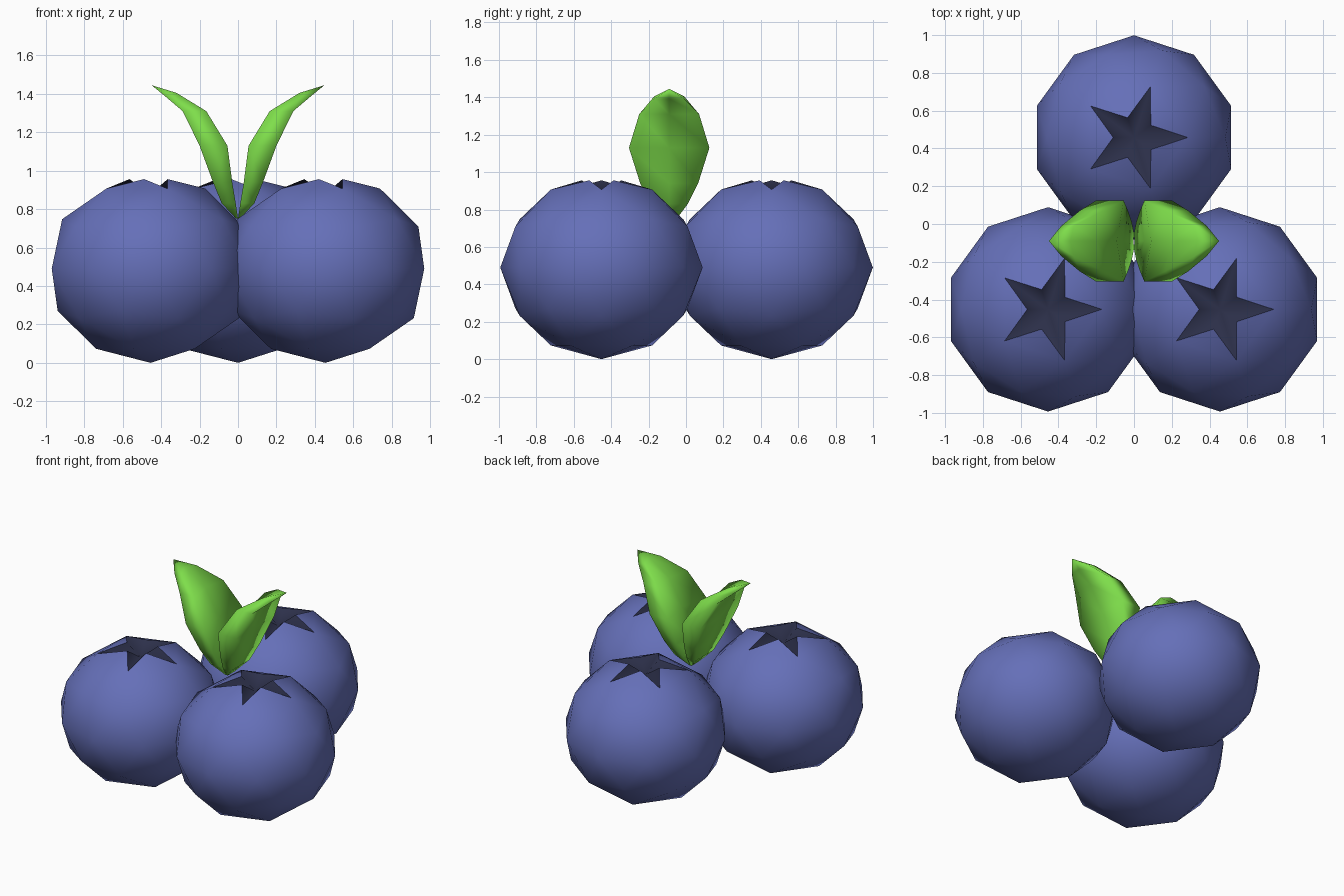
import bpy, bmesh
from math import cos, sin, tau, radians

if "Cube" in bpy.data.objects:
    bpy.data.objects.remove(bpy.data.objects["Cube"])


def material(name, rgb):
    m = bpy.data.materials.new(name)
    m.diffuse_color = (*rgb, 1)
    m.use_nodes = True
    m.node_tree.nodes["Principled BSDF"].inputs["Base Color"].default_value = m.diffuse_color
    return m


def to_mesh(bm, name, mat):
    me = bpy.data.meshes.new(name)
    bm.to_mesh(me)
    bm.free()
    for p in me.polygons:
        p.use_smooth = True
    me.materials.append(mat)
    return me


def place(name, me, loc=(0, 0, 0)):
    ob = bpy.data.objects.new(name, me)
    ob.location = loc
    bpy.context.collection.objects.link(ob)
    return ob


blue = material("berry_blue", (0.13, 0.16, 0.48))
dark = material("crown_dark", (0.026, 0.03, 0.07))
green = material("leaf_green", (0.21, 0.73, 0.07))

R, H = 0.541, 0.49              # berry radius and half height
TIP_R, TIP_Z = 0.5257 * R, 0.8507 * H
LIP_R, LIP_Z = 0.11, 0.466


def ring(r, z, turn):
    return [(r * cos((i + turn) * tau / 5), r * sin((i + turn) * tau / 5), z)
            for i in range(5)]


# Berry skin: squashed icosphere with its top cap opened into raised lips
bm = bmesh.new()
bmesh.ops.create_icosphere(bm, subdivisions=2, radius=1)
for v in bm.verts:
    v.co.x *= R
    v.co.y *= R
    v.co.z *= H
bmesh.ops.delete(bm, geom=[max(bm.verts, key=lambda v: v.co.z)], context='VERTS')
for e in [e for e in bm.edges if e.is_boundary]:
    a, b = e.verts
    mid = (a.co + b.co) / 2
    mid.z = 0
    lip = mid.normalized() * LIP_R
    lip.z = LIP_Z
    bm.faces.new((a, b, bm.verts.new(lip)))
bmesh.ops.recalc_face_normals(bm, faces=bm.faces)
for f in bm.faces:              # lips must face upward
    if f.normal.dot(f.calc_center_median()) < 0:
        f.normal_flip()
skin = to_mesh(bm, "berry", blue)

# Crown: sunken five-pointed star joining the lips
bm = bmesh.new()
star = [p for pair in zip(ring(TIP_R, TIP_Z, 0), ring(LIP_R, LIP_Z, 0.5)) for p in pair]
rim = [bm.verts.new(p) for p in star]
centre = bm.verts.new((0, 0, 0.39))
for i in range(10):
    bm.faces.new((centre, rim[i], rim[(i + 1) % 10]))
crown = to_mesh(bm, "crown", dark)

for tag, x, y in (("back", 0, 0.458), ("left", -0.455, -0.452), ("right", 0.455, -0.452)):
    place("berry_" + tag, skin, (x, y, H))
    place("crown_" + tag, crown, (x, y, H))

# Leaf rows: inner x, inner z, outer x, outer z, half width
ROWS = [(0.0, 0.75, 0.01, 0.75, 0.04), (0.012, 0.83, 0.085, 0.83, 0.10),
        (0.03, 0.94, 0.13, 0.94, 0.155), (0.055, 1.13, 0.20, 1.13, 0.215),
        (0.165, 1.31, 0.288, 1.31, 0.16), (0.32, 1.405, 0.385, 1.392, 0.08)]


def leaf(name, s):
    bm = bmesh.new()
    loops = []
    for xi, zi, xo, zo, w in ROWS:
        cup = 0.25 * (xo - xi)
        pts = [(xi, -w, zi), (xi + cup, 0, zi), (xi, w, zi),
               (xo, w, zo), (xo, 0, zo), (xo, -w, zo)]
        loops.append([bm.verts.new((s * x, y - 0.09, z)) for x, y, z in pts])
    for a, b in zip(loops, loops[1:]):
        for i in range(6):
            j = (i + 1) % 6
            bm.faces.new((a[i], a[j], b[j], b[i]))
    tip = bm.verts.new((s * 0.45, -0.09, 1.445))
    for i in range(6):
        bm.faces.new((loops[-1][i], loops[-1][(i + 1) % 6], tip))
    bm.faces.new(loops[0])
    bmesh.ops.recalc_face_normals(bm, faces=bm.faces)
    place(name, to_mesh(bm, name, green))


leaf("leaf_right", 1)
leaf("leaf_left", -1)
